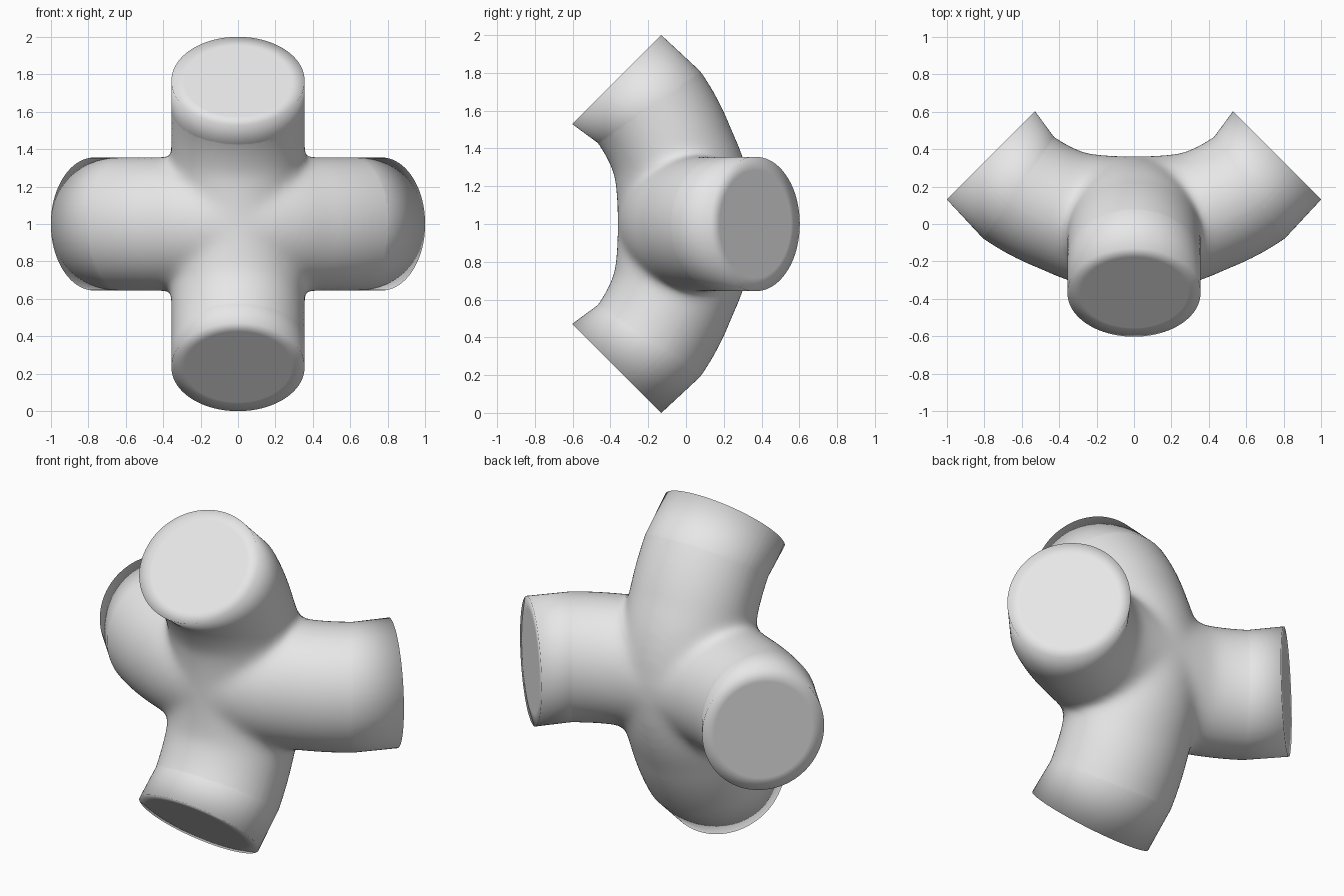
import bpy, bmesh, math
from mathutils import Vector

cube = bpy.data.objects.get("Cube")
if cube:
    bpy.data.objects.remove(cube, do_unlink=True)

X, Y, Z = Vector((1, 0, 0)), Vector((0, 1, 0)), Vector((0, 0, 1))
BEND = 1.08             # radius of the pipe centre line
SIDES, STEPS = 72, 48

grey = bpy.data.materials.new("plain_grey")
grey.use_nodes = True
grey.diffuse_color = (0.8, 0.8, 0.8, 1)
grey.node_tree.nodes["Principled BSDF"].inputs["Base Color"].default_value = (0.8, 0.8, 0.8, 1)


def bent_pipe(bm, along, bend, side):
    """Closed elliptical pipe swept along an arc, a little longer than needed."""
    rings = []
    for i in range(STEPS + 1):
        a = math.radians(-50 + 100 * i / STEPS)
        centre = along * BEND * math.sin(a) + bend * BEND * (1 - math.cos(a))
        across = bend * math.cos(a) - along * math.sin(a)
        deep = 0.333 + 0.029 * max(0, 1 - (a / 0.35) ** 2)
        ring = []
        for k in range(SIDES):
            t = math.tau * k / SIDES
            ring.append(bm.verts.new(centre + across * deep * math.cos(t)
                                     + side * 0.359 * math.sin(t)))
        rings.append(ring)
    for r, s in zip(rings, rings[1:]):
        for k in range(SIDES):
            n = (k + 1) % SIDES
            bm.faces.new((r[k], r[n], s[n], s[k]))
    bm.faces.new(rings[0])
    bm.faces.new(rings[-1])


def finish_end(bm, along, bend, side):
    """Trim one arm, then add its last straight segment and flat cap."""
    a = math.radians(35)
    centre = along * BEND * math.sin(a) + bend * BEND * (1 - math.cos(a))
    normal = along * math.cos(a) + bend * math.sin(a)
    across = bend * math.cos(a) - along * math.sin(a)
    bmesh.ops.bisect_plane(bm, geom=bm.verts[:] + bm.edges[:] + bm.faces[:],
                           plane_co=centre, plane_no=normal, clear_outer=True)
    cut = [v for v in bm.verts if abs((v.co - centre).dot(normal)) < 0.0005]
    bmesh.ops.remove_doubles(bm, verts=cut, dist=0.006)
    edges = [e for e in bm.edges if e.is_boundary]

    cap_centre = along * 0.765 + bend * 0.366
    cap_across = (bend - along).normalized()

    def extrude(edges):
        geom = bmesh.ops.extrude_edge_only(bm, edges=edges)["geom"]
        return ([g for g in geom if isinstance(g, bmesh.types.BMVert)],
                [g for g in geom if isinstance(g, bmesh.types.BMEdge) and g.is_boundary])

    verts, edges = extrude(edges)
    for v in verts:
        d = v.co - centre
        v.co = cap_centre + cap_across * d.dot(across) * 1.008 + side * d.dot(side)
    # inner ring keeps the middle of the cap flat
    verts, edges = extrude(edges)
    for v in verts:
        v.co = cap_centre + (v.co - cap_centre) * 0.8
    bmesh.ops.edgeloop_fill(bm, edges=edges)


# two crossing pipes, bent in opposite directions
mesh = bpy.data.meshes.new("pipe_junction")
junction = bpy.data.objects.new("pipe_junction", mesh)
bpy.context.collection.objects.link(junction)
bm = bmesh.new()
bent_pipe(bm, X, Y, Z)
bent_pipe(bm, Z, -Y, X)
bmesh.ops.recalc_face_normals(bm, faces=bm.faces[:])
bm.to_mesh(mesh)
bm.free()

# merge them and soften the crossing
remesh = junction.modifiers.new("merge", 'REMESH')
remesh.mode = 'VOXEL'
remesh.voxel_size = 0.018
soften = junction.modifiers.new("soften", 'SMOOTH')
soften.factor = 0.5
soften.iterations = 40
bpy.context.view_layer.update()
merged = junction.evaluated_get(bpy.context.evaluated_depsgraph_get())
bm = bmesh.new()
bm.from_mesh(merged.to_mesh())
merged.to_mesh_clear()
junction.modifiers.clear()

# four open arms get their ends
for s in (1, -1):
    finish_end(bm, X * s, Y, Z)
    finish_end(bm, Z * s, -Y, X)

bmesh.ops.translate(bm, verts=bm.verts[:], vec=Z)
bmesh.ops.recalc_face_normals(bm, faces=bm.faces[:])
for f in bm.faces:
    f.smooth = True
    f.material_index = 0
bm.to_mesh(mesh)
bm.free()
mesh.materials.append(grey)
